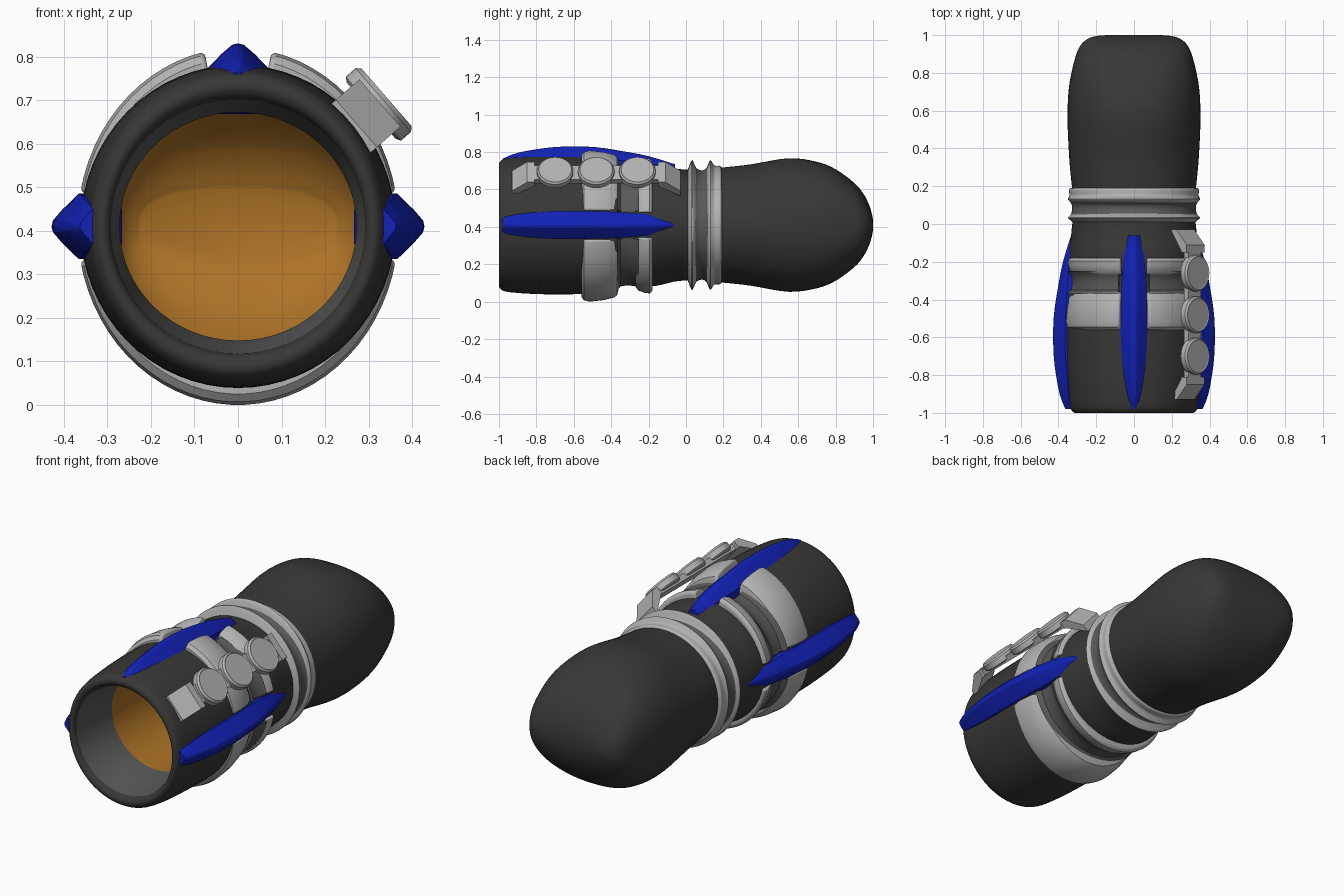
import bpy, bmesh
from math import cos, sin, pi, radians
from mathutils import Vector, Matrix

if "Cube" in bpy.data.objects:
    bpy.data.objects.remove(bpy.data.objects["Cube"])

CZ = 0.41  # height of the long axis


def material(name, rgb):
    m = bpy.data.materials.new(name)
    m.diffuse_color = (*rgb, 1)
    m.use_nodes = True
    m.node_tree.nodes["Principled BSDF"].inputs["Base Color"].default_value = m.diffuse_color
    return m


DARK = material("dark", (0.04, 0.039, 0.036))
MID = material("mid_grey", (0.10, 0.10, 0.10))
BLUE = material("blue", (0.006, 0.016, 0.48))
ORANGE = material("orange", (0.42, 0.17, 0.02))
LIGHT = material("light_grey", (0.45, 0.45, 0.45))


def finish(name, bm, mat, angle=40):
    bmesh.ops.recalc_face_normals(bm, faces=bm.faces[:])
    me = bpy.data.meshes.new(name)
    bm.to_mesh(me)
    bm.free()
    ob = bpy.data.objects.new(name, me)
    bpy.context.collection.objects.link(ob)
    me.materials.append(mat)
    bpy.ops.object.select_all(action='DESELECT')
    ob.select_set(True)
    bpy.context.view_layer.objects.active = ob
    if angle:
        bpy.ops.object.shade_smooth_by_angle(angle=radians(angle))
    return ob


def bridge(bm, rings, closed=True, caps=(False, False)):
    n = len(rings[0])
    vs = [[bm.verts.new(p) for p in r] for r in rings]
    for a, b in zip(vs, vs[1:]):
        for i in range(n if closed else n - 1):
            j = (i + 1) % n
            bm.faces.new((a[i], a[j], b[j], b[i]))
    if caps[0]:
        bm.faces.new(vs[0])
    if caps[1]:
        bm.faces.new(vs[-1])


def spline(pts, steps=4):
    """Smoothly resample a list of stations."""
    out = []
    for i in range(len(pts) - 1):
        a, b = pts[max(i - 1, 0)], pts[i]
        c, d = pts[i + 1], pts[min(i + 2, len(pts) - 1)]
        for s in range(steps):
            t = s / steps
            out.append([q + 0.5 * t * (r - p + t * (2*p - 5*q + 4*r - e + t * (3*(q - r) + e - p)))
                        for p, q, r, e in zip(a, b, c, d)])
    return out + [list(pts[-1])]


def spow(v, e):
    return abs(v) ** e * (1 if v >= 0 else -1)


def tube(name, stations, mat, smooth=4, caps=(False, False), angle=40, seg=64):
    """Stations are (y, half width, half height, superellipse power)."""
    bm = bmesh.new()
    st = [s if len(s) == 4 else (*s, 2) for s in stations]
    if smooth > 1:
        st = spline(st, smooth)
    rings = []
    for y, rx, rz, n in st:
        ang = [2 * pi * i / seg for i in range(seg)]
        rings.append([(rx * spow(cos(a), 2 / n), y, CZ + rz * spow(sin(a), 2 / n)) for a in ang])
    bridge(bm, rings, True, caps)
    return finish(name, bm, mat, angle)


# front barrel with rounded muzzle, bore and orange lining
tube("barrel_shell", [
    (0.02, .325, .295), (-.06, .333, .302), (-.16, .342, .325), (-.25, .342, .325),
    (-.29, .335, .312), (-.35, .336, .314), (-.40, .354, .355), (-.6, .362, .370),
    (-.8, .355, .369), (-.95, .342, .358), (-.99, .328, .343), (-1, .31, .322),
    (-.99, .296, .302), (-.97, .292, .292)], DARK)
tube("muzzle_bore", [(-.975, .292, .293), (-.9, .286, .284), (-.8, .278, .270), (-.7, .272, .262)], MID)
rear = [(.17, .325, .305, 2), (.22, .331, .31, 2), (.35, .343, .325, 2), (.55, .352, .357, 2.1),
        (.7, .347, .338, 2.25), (.8, .331, .298, 2.4), (.9, .305, .225, 2.5), (.95, .28, .165, 2.5),
        (.98, .245, .105, 2.5), (.995, .20, .055, 2.5), (1, .14, .02, 2.5)]
lining = [(-.7, .272, .262, 2), (-.4, .276, .264, 2), (0, .285, .27, 2), (.17, .30, .285, 2)]
lining += [(y - .02, rx - .02, rz - .02, n) for y, rx, rz, n in rear[2:9]]
tube("orange_lining", lining, ORANGE, caps=(False, True))

# rounded rear sleeve
tube("rear_sleeve", rear, DARK, caps=(False, True))

# collar: two flanges with a groove between
tube("collar_front_flange", [(.01, .325, .298), (.02, .336, .325), (.03, .35, .346), (.038, .348, .342),
                             (.047, .338, .320), (.055, .33, .305)], LIGHT, 2)
tube("collar_groove", [(.045, .338, .320), (.06, .331, .300), (.085, .328, .292),
                       (.105, .331, .300), (.122, .342, .325)], MID, 3)
tube("collar_rear_flange", [(.11, .33, .302), (.122, .344, .335), (.132, .35, .346), (.145, .344, .326),
                            (.155, .342, .317), (.178, .344, .317), (.187, .34, .312), (.192, .328, .30)], LIGHT, 2)


def arc_band(name, profile, sx, a0, a1, mat, bevel=0):
    """Sweep a (y, radius) outline round part of the barrel."""
    bm = bmesh.new()
    n = max(8, int((a1 - a0) / 5))
    rings = []
    for i in range(n + 1):
        a = radians(a0 + (a1 - a0) * i / n)
        rings.append([(r * sx * cos(a), y, CZ + r * sin(a)) for y, r in profile])
    bridge(bm, rings, True, (True, True))
    ob = finish(name, bm, mat, 35)
    if bevel:
        b = ob.modifiers.new("round_ends", 'BEVEL')
        b.width, b.segments, b.limit_method, b.angle_limit = bevel, 3, 'ANGLE', radians(50)


front_band = [(-.56, .33), (-.56, .385), (-.545, .403), (-.515, .41), (-.44, .402),
              (-.385, .388), (-.368, .375), (-.36, .34), (-.36, .30)]
groove = [(-.37, .30), (-.37, .352), (-.35, .328), (-.31, .322), (-.27, .328), (-.25, .345), (-.25, .30)]
rear_band = [(-.268, .30), (-.268, .335), (-.255, .35), (-.22, .363), (-.195, .366),
             (-.18, .355), (-.178, .30)]
for side, a0, a1 in (("right", 11, 78), ("left", 102, 169), ("lower", 191, 349)):
    arc_band("front_band_" + side, front_band, .9, a0, a1, LIGHT, .012)
    arc_band("band_groove_" + side, groove, 1.04, a0 + 2, a1 - 2, MID)
    arc_band("rear_band_" + side, rear_band, .98, a0, a1, LIGHT, .008)

# three blue ridged fins: (y, half width, base radius, ridge radius)
fin = [(-.98, .04, .325, .355), (-.9, .058, .34, .386), (-.75, .072, .352, .412), (-.62, .075, .358, .42),
       (-.48, .073, .354, .416), (-.34, .068, .345, .395), (-.2, .056, .33, .368), (-.06, .04, .29, .325)]
shape = [(-1, -.9), (-1, 0), (-.5, .62), (-.18, .95), (0, 1), (.18, .95), (.5, .62), (1, 0), (1, -.9)]
for name, ang, grow in (("top", 90, 0), ("right", 0, .008), ("left", 180, .008)):
    out = Vector((cos(radians(ang)), 0, sin(radians(ang))))
    across = Vector((-out.z, 0, out.x))
    bm = bmesh.new()
    bridge(bm, [[across * u * w + out * (b + grow + h * (r - b)) + Vector((0, y, CZ))
                 for u, h in shape] for y, w, b, r in spline(fin, 3)], True, (True, True))
    finish("fin_" + name, bm, BLUE, 25)

# upper right rail: bent strip carrying three discs
A = radians(41)
OUT = Vector((cos(A), 0, sin(A)))
ACROSS = Vector((-sin(A), 0, cos(A)))


def rail_point(y, r, u):
    return OUT * r + ACROSS * u + Vector((0, y, CZ))


def strip(name, path):
    """Path entries are (y top, r top, y underside, r underside, half width)."""
    bm = bmesh.new()
    bridge(bm, [[rail_point(y, r, -w), rail_point(y, r, w), rail_point(y2, r2, w), rail_point(y2, r2, -w)]
                for y, r, y2, r2, w in path], True, (True, True))
    finish(name, bm, LIGHT, 0)


strip("rail_bar", [(-.84, .427, -.83, .395, .05), (-.12, .427, -.13, .395, .05)])
strip("rail_front_bracket", [(-.93, .36, -.93, .32, .072), (-.85, .432, -.82, .392, .072),
                             (-.81, .432, -.81, .392, .072)])
strip("rail_rear_bracket", [(-.03, .36, -.03, .32, .072), (-.11, .432, -.14, .392, .072),
                            (-.15, .432, -.15, .392, .072)])
frame = Matrix((ACROSS, Vector((0, 1, 0)), OUT)).transposed()
for i, y in enumerate((-.70, -.48, -.26)):
    bm = bmesh.new()
    rings = []
    for rad, r in ((.085, .405), (.097, .412), (.097, .442), (.088, .452), (.083, .449)):
        rings.append([frame @ Vector((rad * cos(2 * pi * k / 32), rad * sin(2 * pi * k / 32), r))
                      + Vector((0, y, CZ)) for k in range(32)])
    bridge(bm, rings, True, (True, True))
    finish("rail_disc_%d" % (i + 1), bm, LIGHT, 30)
